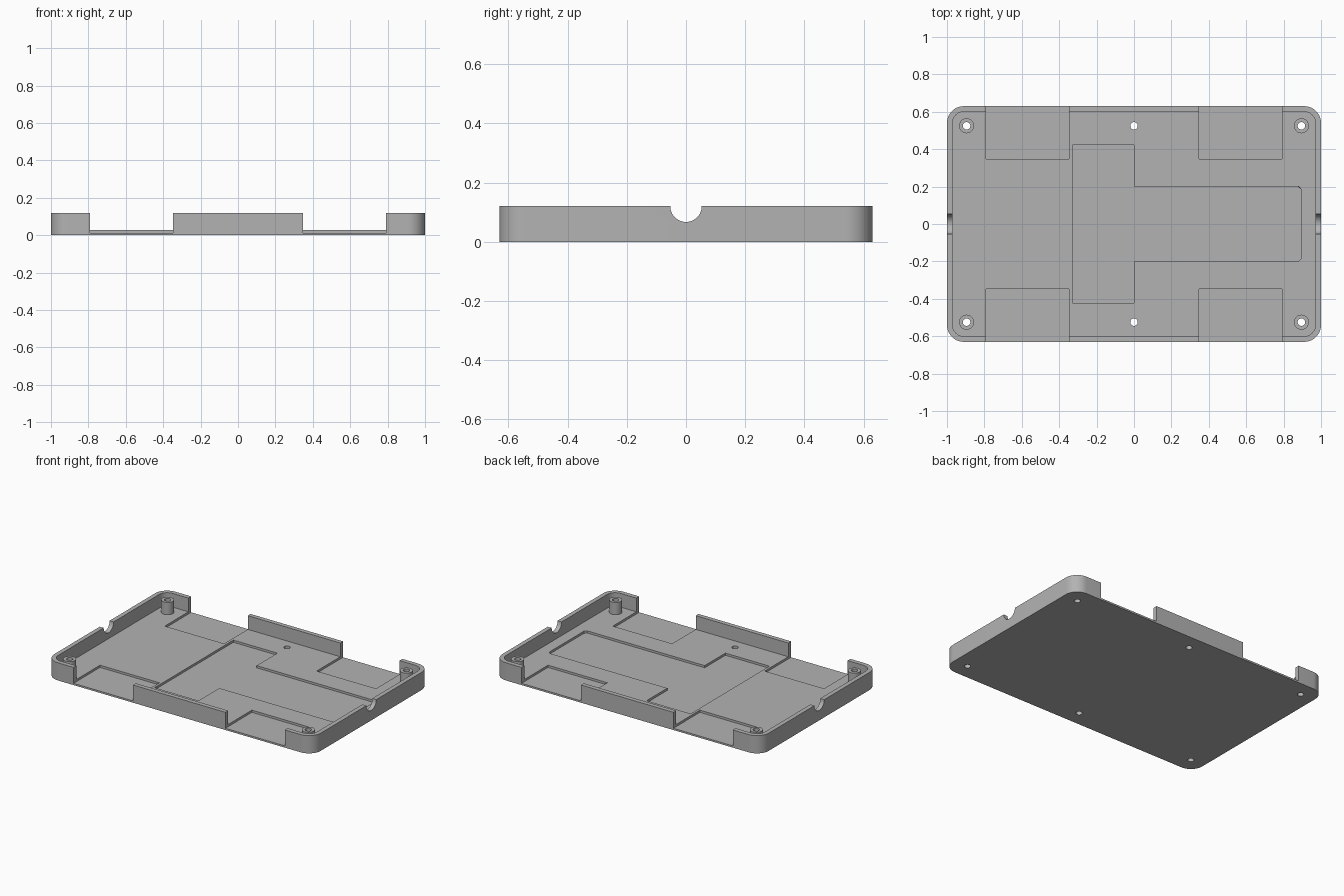
import bpy, bmesh, math

if "Cube" in bpy.data.objects:
    bpy.data.objects.remove(bpy.data.objects["Cube"], do_unlink=True)

HALF_X, HALF_Y, HEIGHT, WALL = 1.0, 0.63, 0.12, 0.03
FLOOR, POCKET = 0.027, 0.012

grey = bpy.data.materials.new("plain grey")
grey.use_nodes = True
colour = (0.45, 0.45, 0.45, 1)
grey.diffuse_color = colour
grey.node_tree.nodes["Principled BSDF"].inputs["Base Color"].default_value = colour


def prism(name, outline, z0, z1):
    """Extrude a flat outline from z0 up to z1."""
    bm = bmesh.new()
    base = bm.faces.new([bm.verts.new((x, y, z0)) for x, y in outline])
    top = bmesh.ops.extrude_face_region(bm, geom=[base])["geom"]
    verts = [v for v in top if isinstance(v, bmesh.types.BMVert)]
    bmesh.ops.translate(bm, verts=verts, vec=(0, 0, z1 - z0))
    bmesh.ops.recalc_face_normals(bm, faces=bm.faces)
    mesh = bpy.data.meshes.new(name)
    bm.to_mesh(mesh)
    bm.free()
    mesh.materials.append(grey)
    obj = bpy.data.objects.new(name, mesh)
    bpy.context.collection.objects.link(obj)
    return obj


def rounded(hx, hy, r, steps=12):
    """Rounded rectangle outline."""
    pts = []
    for q, (sx, sy) in enumerate([(1, 1), (-1, 1), (-1, -1), (1, -1)]):
        for i in range(steps + 1):
            a = (q + i / steps) * math.pi / 2
            pts.append((sx * (hx - r) + r * math.cos(a), sy * (hy - r) + r * math.sin(a)))
    return pts


def circle(x, y, r, n=32):
    return [(x + r * math.cos(i * math.tau / n), y + r * math.sin(i * math.tau / n))
            for i in range(n)]


def box(x0, x1, y0, y1):
    return [(x0, y0), (x1, y0), (x1, y1), (x0, y1)]


def combine(target, tool, operation="DIFFERENCE"):
    """Apply a boolean and discard the tool."""
    mod = target.modifiers.new(operation, "BOOLEAN")
    mod.operation, mod.solver, mod.object = operation, "EXACT", tool
    bpy.context.view_layer.objects.active = target
    bpy.ops.object.modifier_apply(modifier=mod.name)
    bpy.data.objects.remove(tool, do_unlink=True)


# Shell with rounded corners, hollowed from above
tray = prism("tray", rounded(HALF_X, HALF_Y, 0.09), 0, HEIGHT)
combine(tray, prism("cavity", rounded(HALF_X - WALL, HALF_Y - WALL, 0.06), FLOOR, 0.3))

# Screw posts in the corners
posts = [(sx * 0.895, sy * 0.525) for sx in (-1, 1) for sy in (-1, 1)]
for x, y in posts:
    combine(tray, prism("post", circle(x, y, 0.04), 0.015, 0.11), "UNION")

# Side openings that continue as shallow pockets in the floor
for sx in (-1, 1):
    for sy in (-1, 1):
        xs = sorted((sx * 0.347, sx * 0.792))
        ys = sorted((sy * 0.347, sy * 0.8))
        combine(tray, prism("opening", box(*xs, *ys), POCKET, 0.3))

# T-shaped recess in the middle of the floor
half = [(0.88, 0.2), (0, 0.2), (0, 0.422), (-0.33, 0.422)]
outline = [(0.895, 0.185)] + half
outline += [(x, -y) for x, y in reversed(outline)]
combine(tray, prism("recess", outline, POCKET, 0.1))

# Screw holes through the posts and the floor
for x, y in posts + [(0, 0.525), (0, -0.525)]:
    combine(tray, prism("hole", circle(x, y, 0.02), -0.1, 0.3))

# Half-round cable notches in both end walls
for sx in (-1, 1):
    notch = prism("notch", circle(0, 0, 0.053, 48), -0.05, 0.05)
    notch.rotation_euler.y = math.pi / 2
    notch.location = (sx * (HALF_X - WALL / 2), 0, HEIGHT)
    bpy.context.view_layer.update()
    combine(tray, notch)

# Smooth curved walls, crisp edges
bpy.ops.object.select_all(action="DESELECT")
tray.select_set(True)
bpy.context.view_layer.objects.active = tray
bpy.ops.object.shade_smooth_by_angle(angle=math.radians(30))
